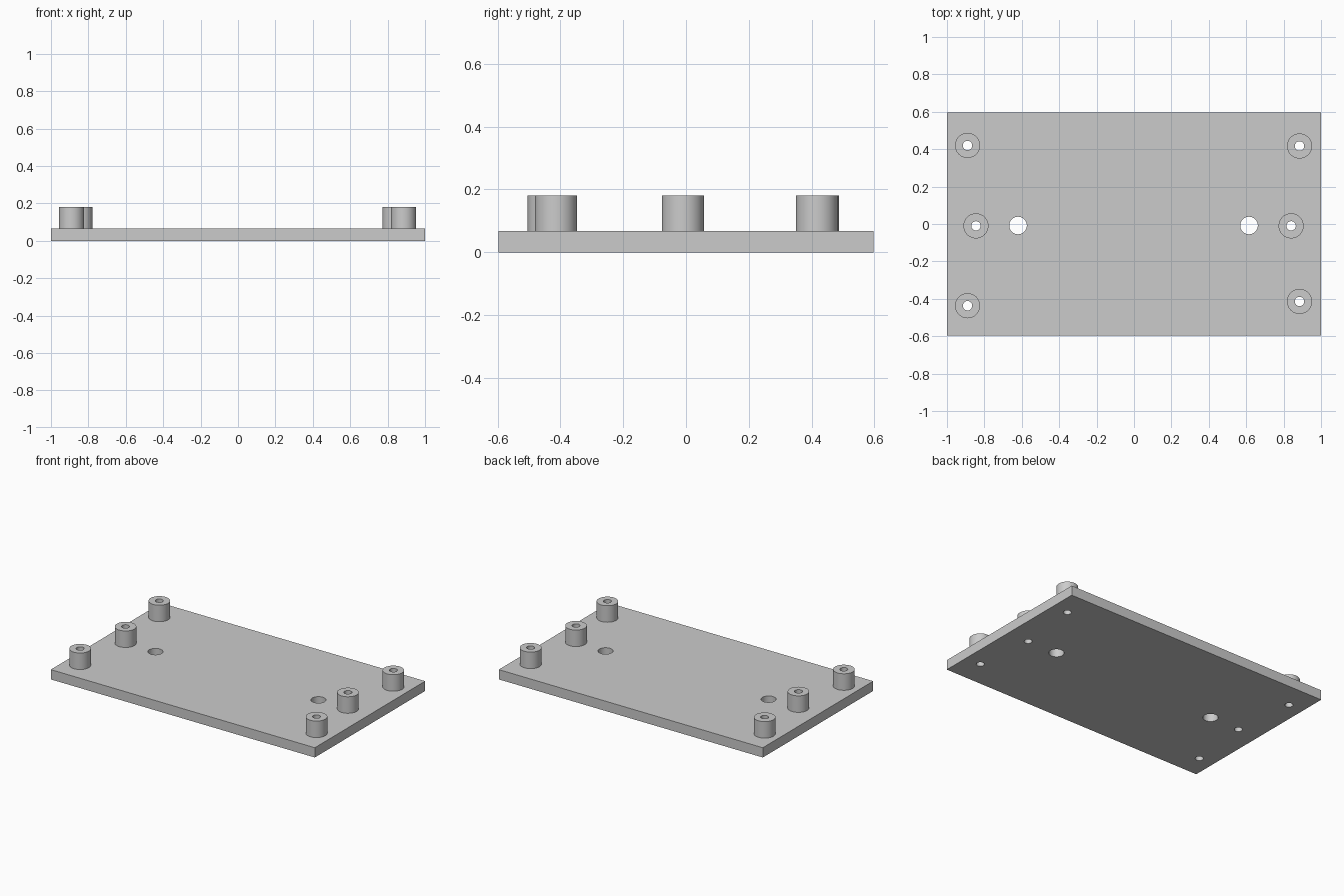
import bpy, bmesh
from math import cos, sin, tau

if "Cube" in bpy.data.objects:
    bpy.data.objects.remove(bpy.data.objects["Cube"], do_unlink=True)

WIDTH, DEPTH, THICK, TOP = 2.0, 1.194, 0.067, 0.18
BOSS_R, SCREW_R, CABLE_R = 0.067, 0.025, 0.047
SEGMENTS = 48

grey = bpy.data.materials.new("plain grey")
grey.use_nodes = True
grey.diffuse_color = (0.6, 0.6, 0.6, 1)
grey.node_tree.nodes["Principled BSDF"].inputs["Base Color"].default_value = grey.diffuse_color


def finish(name, bm):
    bmesh.ops.recalc_face_normals(bm, faces=bm.faces)
    mesh = bpy.data.meshes.new(name)
    bm.to_mesh(mesh)
    bm.free()
    mesh.materials.append(grey)
    obj = bpy.data.objects.new(name, mesh)
    bpy.context.collection.objects.link(obj)
    return obj


def smooth(obj):
    bpy.ops.object.select_all(action="DESELECT")
    obj.select_set(True)
    bpy.context.view_layer.objects.active = obj
    bpy.ops.object.shade_smooth_by_angle()


def make_boss(name, x, y):
    # Hollow standoff: outer wall, flat rim and bore, open where it meets the plate
    profile = [(BOSS_R, THICK), (BOSS_R, TOP), (SCREW_R, TOP), (SCREW_R, THICK)]
    bm = bmesh.new()
    rings = [[bm.verts.new((x + r * cos(tau * i / SEGMENTS), y + r * sin(tau * i / SEGMENTS), z))
              for i in range(SEGMENTS)] for r, z in profile]
    for a, b in zip(rings, rings[1:]):
        for i in range(SEGMENTS):
            j = (i + 1) % SEGMENTS
            bm.faces.new((a[i], a[j], b[j], b[i]))
    smooth(finish(name, bm))


# Standoffs, three along each short side
bosses = {
    "back_right_standoff": (-0.89, 0.42),
    "middle_right_standoff": (-0.845, -0.01),
    "front_right_standoff": (-0.89, -0.437),
    "back_left_standoff": (0.885, 0.417),
    "middle_left_standoff": (0.84, -0.01),
    "front_left_standoff": (0.885, -0.414),
}
for name, (x, y) in bosses.items():
    make_boss(name, x, y)

# Base plate
bm = bmesh.new()
bmesh.ops.create_cube(bm, size=1)
bmesh.ops.scale(bm, vec=(WIDTH, DEPTH, THICK), verts=bm.verts)
bmesh.ops.translate(bm, vec=(0, 0, THICK / 2), verts=bm.verts)
plate = finish("base_plate", bm)

# Screw holes under the standoffs and two larger holes through the plate
holes = [(x, y, SCREW_R) for x, y in bosses.values()]
holes += [(-0.62, -0.008, CABLE_R), (0.615, -0.008, CABLE_R)]
bm = bmesh.new()
for x, y, r in holes:
    made = bmesh.ops.create_cone(bm, cap_ends=True, segments=SEGMENTS,
                                 radius1=r, radius2=r, depth=THICK * 3)
    bmesh.ops.translate(bm, vec=(x, y, THICK / 2), verts=made["verts"])
cutter = finish("hole_cutter", bm)
cutter.hide_render = True

cut = plate.modifiers.new("holes", "BOOLEAN")
cut.operation = "DIFFERENCE"
cut.solver = "EXACT"
cut.object = cutter
bpy.context.view_layer.objects.active = plate
bpy.ops.object.modifier_apply(modifier=cut.name)
bpy.data.objects.remove(cutter, do_unlink=True)
smooth(plate)
